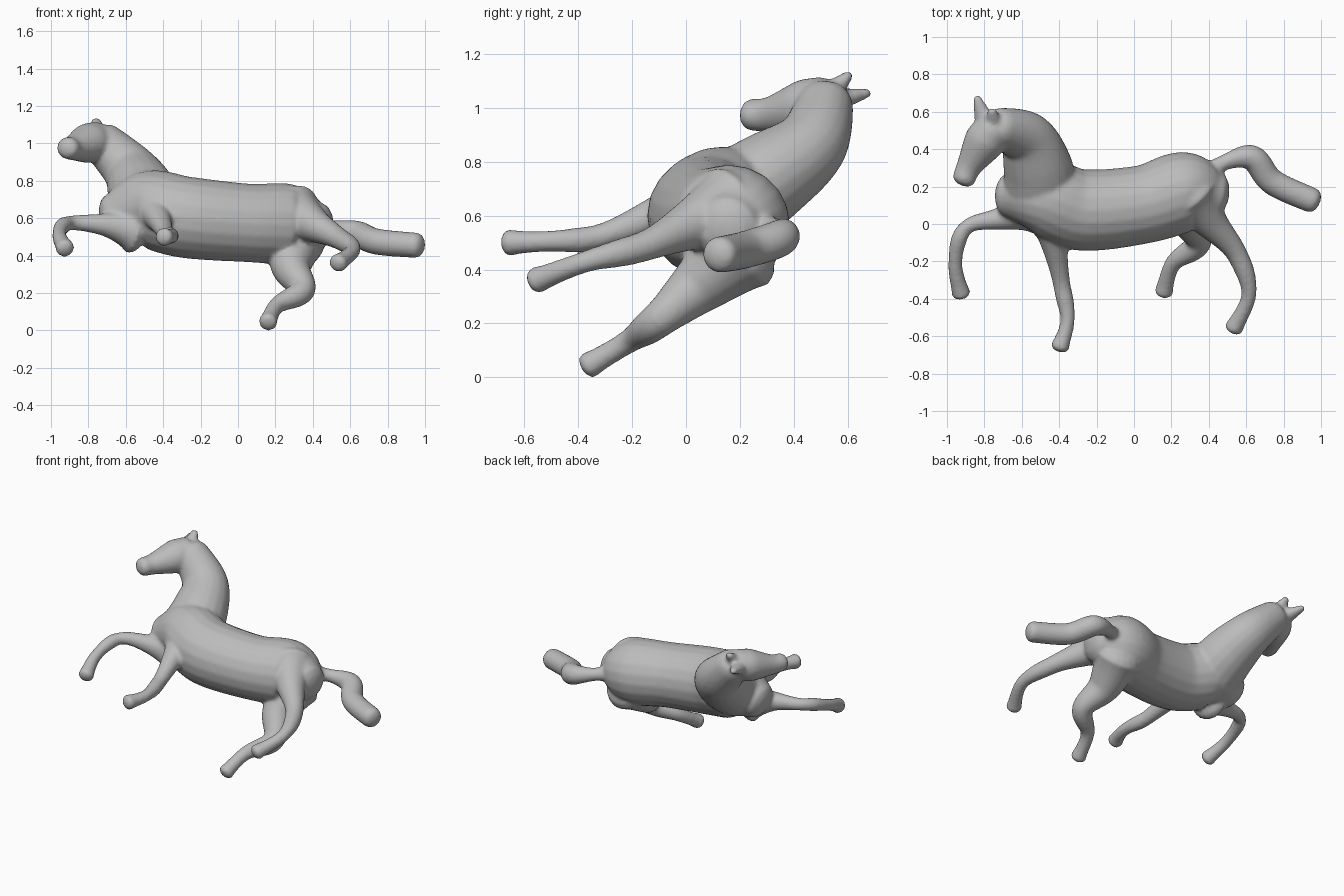
import bpy, bmesh, math
from mathutils import Vector

if "Cube" in bpy.data.objects:
    bpy.data.objects.remove(bpy.data.objects["Cube"])

grey = bpy.data.materials.new("plain grey")
grey.diffuse_color = (0.5, 0.5, 0.5, 1)
grey.use_nodes = True
grey.node_tree.nodes["Principled BSDF"].inputs["Base Color"].default_value = grey.diffuse_color
SIDE = Vector((0, -0.5, 0.86)).normalized()   # sideways axis of the rolled body
SEG = 20
STEPS = 8
bm = bmesh.new()


def spline(pts):
    """Smooth path through the points, with any extra values blended too."""
    ext = [pts[0], *pts, pts[-1]]
    path = []
    for a, b, c, d in zip(ext, ext[1:], ext[2:], ext[3:]):
        for k in range(STEPS):
            t = k / STEPS
            path.append([0.5 * (2*q + (r-p)*t + (2*p-5*q+4*r-s)*t*t + (3*q-p-3*r+s)*t**3)
                         for p, q, r, s in zip(a, b, c, d)])
    return path + [list(pts[-1])]


def tube(centres, radii, flat=1.0):
    """Round-ended tube; flat scales its sideways radius."""
    n = len(centres)
    tan = [(centres[min(i+1, n-1)] - centres[max(i-1, 0)]).normalized() for i in range(n)]
    rings = list(zip(centres, tan, radii))
    for end, sign in ((0, -1), (-1, 1)):
        c, t, r = rings[end]
        for a in (0.5, 0.95, 1.35):
            cap = (c + t * sign * r * 0.6 * math.sin(a), t, r * math.cos(a))
            rings.insert(0, cap) if sign < 0 else rings.append(cap)
    loops, u = [], SIDE
    for c, t, r in rings:
        u = (u - t * u.dot(t)).normalized()
        v = t.cross(u)
        angles = [2 * math.pi * k / SEG for k in range(SEG)]
        loops.append([bm.verts.new(c + u * r * flat * math.cos(a) + v * r * math.sin(a)) for a in angles])
    for a, b in zip(loops, loops[1:]):
        for k in range(SEG):
            j = (k + 1) % SEG
            bm.faces.new((a[k], a[j], b[j], b[k]))
    bm.faces.new(loops[0][::-1])
    bm.faces.new(loops[-1])


def limb(*pts, flat=1.0):
    """Tube through (x, y, z, radius) points."""
    path = spline(pts)
    tube([Vector(p[:3]) for p in path], [p[3] for p in path], flat)


def leg(root, power, *pts):
    """Tube that thins from the root to the shank, with a knee and a wider hoof."""
    path = spline(pts)
    radii = []
    for i in range(len(path)):
        t = i / (len(path) - 1)
        knee = 0.007 * math.exp(-((t - 0.6) / 0.1)**2)
        radii.append(0.035 + (root - 0.035) * (1 - t)**power + knee + 0.016 * t**7)
    tube([Vector(p) for p in path], radii)


# barrel, from chest to rump
limb((-0.665, 0.15, 0.61, 0.125), (-0.49, 0.145, 0.65, 0.205), (-0.28, 0.075, 0.605, 0.218),
     (0.05, 0.105, 0.575, 0.21), (0.28, 0.175, 0.57, 0.212), (0.43, 0.155, 0.555, 0.13))
# neck
limb((-0.50, 0.17, 0.655, 0.20), (-0.515, 0.31, 0.745, 0.185), (-0.58, 0.46, 0.86, 0.15),
     (-0.73, 0.515, 1.01, 0.115), flat=0.92)
# head
limb((-0.75, 0.51, 1.03, 0.095), (-0.80, 0.44, 1.0, 0.11), (-0.88, 0.31, 0.975, 0.07),
     (-0.91, 0.24, 0.975, 0.062), flat=0.95)
# ears
limb((-0.80, 0.56, 1.03, 0.055), (-0.84, 0.675, 1.055, 0.022), flat=0.8)
limb((-0.75, 0.54, 1.06, 0.055), (-0.76, 0.605, 1.122, 0.024), flat=0.8)
# raised front leg
leg(0.13, 5.5, (-0.57, 0.07, 0.54), (-0.71, 0.03, 0.565), (-0.87, -0.002, 0.575),
    (-0.935, -0.08, 0.56), (-0.955, -0.23, 0.505), (-0.925, -0.37, 0.44))
# planted front leg
leg(0.14, 3.6, (-0.46, 0.09, 0.67), (-0.425, -0.11, 0.60), (-0.385, -0.33, 0.52),
    (-0.355, -0.51, 0.505), (-0.395, -0.655, 0.50))
# outer hind leg
leg(0.165, 2.8, (0.30, 0.15, 0.62), (0.41, 0.01, 0.56), (0.55, -0.16, 0.485),
    (0.615, -0.37, 0.43), (0.535, -0.555, 0.36))
# inner hind leg
leg(0.165, 2.1, (0.30, 0.20, 0.47), (0.285, 0.04, 0.335), (0.345, -0.10, 0.215),
    (0.21, -0.21, 0.135), (0.16, -0.36, 0.045))
# tail
limb((0.40, 0.26, 0.56, 0.07), (0.475, 0.325, 0.55, 0.042), (0.63, 0.355, 0.52, 0.068),
     (0.74, 0.225, 0.475, 0.07), (0.955, 0.125, 0.455, 0.068))

# merge all parts into one skin
bmesh.ops.recalc_face_normals(bm, faces=bm.faces)
mesh = bpy.data.meshes.new("horse_body")
bm.to_mesh(mesh)
bm.free()
mesh.materials.append(grey)
horse = bpy.data.objects.new("horse_body", mesh)
bpy.context.collection.objects.link(horse)
remesh = horse.modifiers.new("merge", 'REMESH')
remesh.mode = 'VOXEL'
remesh.voxel_size = 0.012
remesh.use_smooth_shade = True
soft = horse.modifiers.new("soften", 'SMOOTH')
soft.factor = 0.5
soft.iterations = 6
